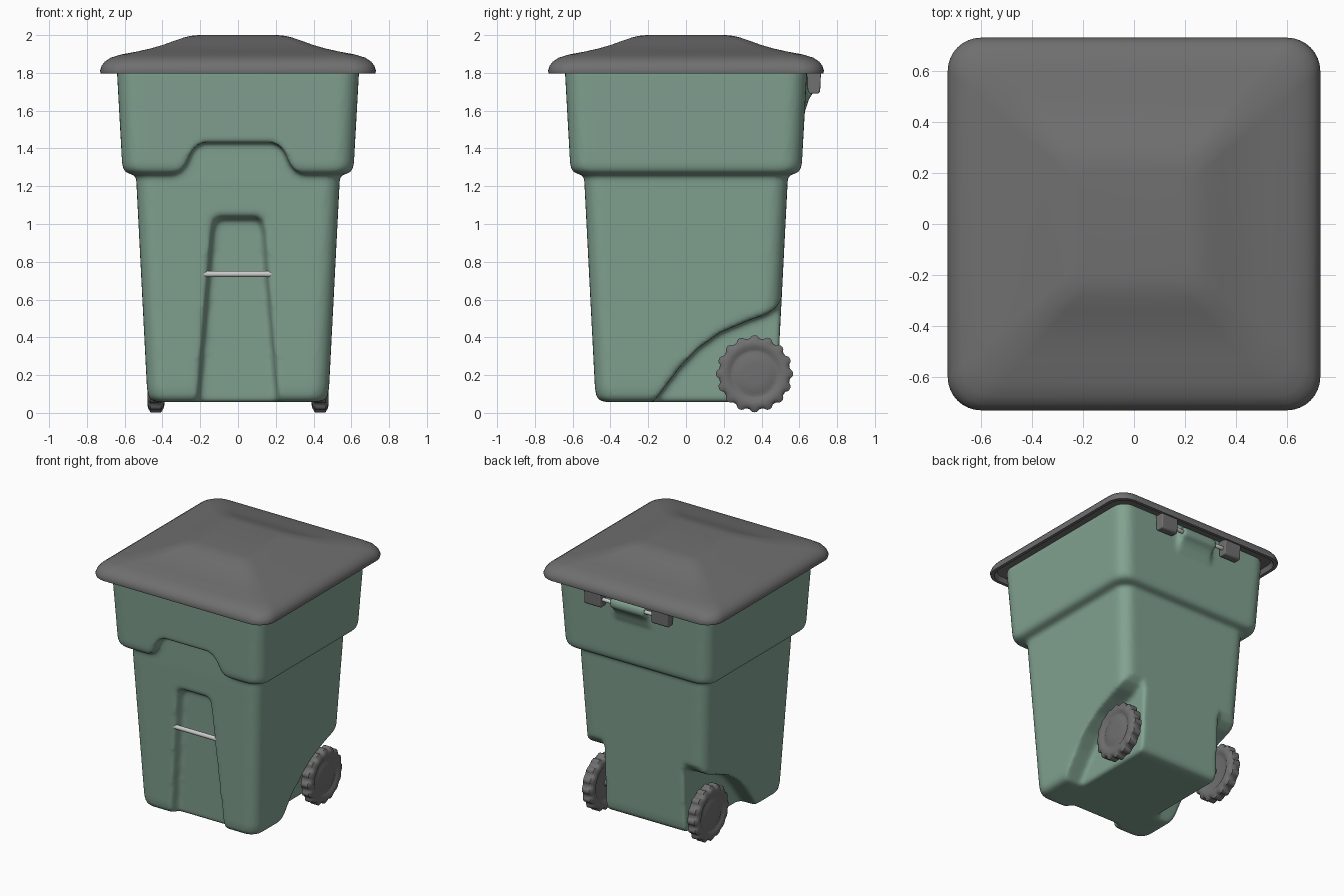
import bpy, bmesh, math

if "Cube" in bpy.data.objects:
    bpy.data.objects.remove(bpy.data.objects["Cube"])

def material(name, rgb):
    m = bpy.data.materials.new(name)
    m.diffuse_color = (*rgb, 1)
    m.use_nodes = True
    m.node_tree.nodes["Principled BSDF"].inputs["Base Color"].default_value = m.diffuse_color
    return m

GREEN = material("green_plastic", (0.22, 0.36, 0.28))
DARK = material("dark_grey", (0.16, 0.16, 0.16))
METAL = material("light_metal", (0.55, 0.55, 0.55))

def loft(name, rings, mat=None, angle=40):
    """Skin a closed solid through rings of equal point count, capped at both ends."""
    bm = bmesh.new()
    vs = [[bm.verts.new(p) for p in r] for r in rings]
    n = len(vs[0])
    for a, b in zip(vs, vs[1:]):
        for i in range(n):
            j = (i + 1) % n
            bm.faces.new((a[i], a[j], b[j], b[i]))
    bm.faces.new(vs[0])
    bm.faces.new(vs[-1])
    bmesh.ops.recalc_face_normals(bm, faces=bm.faces)
    me = bpy.data.meshes.new(name)
    bm.to_mesh(me)
    bm.free()
    ob = bpy.data.objects.new(name, me)
    bpy.context.collection.objects.link(ob)
    if mat:
        me.materials.append(mat)
    select(ob)
    bpy.ops.object.shade_smooth_by_angle(angle=math.radians(angle))
    return ob

def select(ob):
    bpy.ops.object.select_all(action='DESELECT')
    ob.select_set(True)
    bpy.context.view_layer.objects.active = ob

def rounded_square(half, r, z, n=8):
    pts = []
    for k, (sx, sy) in enumerate(((1, 1), (-1, 1), (-1, -1), (1, -1))):
        for i in range(n + 1):
            a = math.pi / 2 * (k + i / n)
            pts.append((sx * (half - r) + r * math.cos(a), sy * (half - r) + r * math.sin(a), z))
    return pts

def along_x(profile, x0, x1):
    return [[(x, y, z) for y, z in profile] for x in (x0, x1)]

def mirrored(pts):
    return pts + [(-x, z) for x, z in reversed(pts)]

def combine(ob, tool, op):
    mod = ob.modifiers.new("bool", 'BOOLEAN')
    mod.operation, mod.object, mod.solver = op, tool, 'EXACT'
    select(ob)
    bpy.ops.object.modifier_apply(modifier=mod.name)
    bpy.data.objects.remove(tool, do_unlink=True)

def rod(name, r, x0, x1, y, z, mat):
    def circle(x, s):
        return [(x, y + s * math.cos(t * math.pi / 12), z + s * math.sin(t * math.pi / 12)) for t in range(24)]
    return loft(name, [circle(x0, r * .7), circle(x0 + .005, r), circle(x1 - .005, r), circle(x1, r * .7)], mat)

# Lower tub: tapered box with a rounded foot
body = loft("bin_body", [rounded_square(h, r, z) for h, r, z in (
    (.42, .06, .057), (.455, .08, .063), (.474, .09, .085), (.482, .09, .13),
    (.537, .09, 1.2), (.55, .09, 1.6))], GREEN)

# Front recess: tapering channel with sloped walls
def recess_ring(grow, floor):
    half = [(.215 + grow, -.1), (.125 + grow, .95), (.115 + grow, 1.0 + grow), (.085 + grow, 1.02 + grow)]
    return [(x, -.62 if not floor else -.405 - .05 * z, z) for x, z in mirrored(half)]
combine(body, loft("recess_cut", [recess_ring(.055, False), recess_ring(0, True)]), 'DIFFERENCE')

# Wheel wells in the rear corners
well = [(-.22, -.1), (-.175, .05), (-.11, .14), (-.03, .245), (.06, .34), (.18, .425), (.32, .485),
        (.42, .52), (.475, .555), (.51, .61), (.7, .8), (.7, -.1)]
for s in (-1, 1):
    combine(body, loft("well_cut", along_x(well, s * .33, s * .7)), 'DIFFERENCE')

# Upper collar with the arch cut out of its front
collar = loft("collar", [rounded_square(h, .1, z) for h, z in (
    (.53, 1.255), (.58, 1.266), (.603, 1.28), (.613, 1.31), (.642, 1.83))])
arch = mirrored([(.35, 1.2), (.345, 1.262), (.30, 1.285), (.27, 1.325), (.245, 1.385), (.22, 1.415), (.185, 1.43)])
combine(collar, loft("arch_cut", [[(x, y, z) for x, z in arch] for y in (-.8, -.45)]), 'DIFFERENCE')
combine(body, collar, 'UNION')

# Rear handle bracket
bracket = [(.58, 1.59), (.635, 1.61), (.65, 1.66), (.675, 1.70), (.705, 1.715), (.71, 1.75), (.69, 1.785), (.58, 1.79)]
combine(body, loft("bracket", along_x(bracket, -.14, .14)), 'UNION')

# Melt all body creases into soft moulded-plastic fillets
mod = body.modifiers.new("remesh", 'REMESH')
mod.mode, mod.voxel_size, mod.use_smooth_shade = 'VOXEL', .014, True
mod = body.modifiers.new("soften", 'SMOOTH')
mod.factor, mod.iterations = .5, 8

# Lid: hollow underside, rolled rim, shallow pyramid with flat top
loft("lid", [rounded_square(h, r, z) for h, r, z in (
    (.60, .09, 1.845), (.69, .11, 1.83), (.705, .12, 1.797), (.727, .13, 1.797), (.73, .13, 1.812),
    (.722, .13, 1.838), (.705, .125, 1.86), (.675, .12, 1.88), (.62, .11, 1.897), (.53, .1, 1.914),
    (.46, .09, 1.93), (.40, .08, 1.947), (.34, .07, 1.969), (.29, .065, 1.986), (.25, .06, 1.996),
    (.21, .055, 2.0))], DARK, 50)

# Wheels with rounded tread lugs and a dished hub
def wheel_ring(x, r, lug):
    pts = []
    for i in range(144):
        a = 2 * math.pi * i / 144
        rr = r + lug * math.tanh(2 * math.cos(16 * a))
        pts.append((x, .363 + rr * math.cos(a), .207 + rr * math.sin(a)))
    return pts
for s, side in ((-1, "left"), (1, "right")):
    loft(side + "_wheel", [wheel_ring(s * (.435 + dx), r, lug) for dx, r, lug in (
        (-.03, .11, 0), (-.035, .13, 0), (-.045, .145, 0), (-.045, .165, 0), (-.04, .182, .003),
        (-.028, .196, .008), (.028, .196, .008), (.04, .182, .003), (.045, .165, 0), (.045, .145, 0),
        (.036, .13, 0), (.033, .115, 0), (.04, .10, 0), (.042, .05, 0))], DARK)

    # Lid hinge blocks and their pins
    block = [(.645, 1.70), (.655, 1.69), (.70, 1.69), (.71, 1.70), (.715, 1.81), (.64, 1.81)]
    hinge = loft(side + "_hinge", along_x(block, s * .21, s * .345), DARK)
    bev = hinge.modifiers.new("bevel", 'BEVEL')
    bev.width, bev.segments = .012, 3
    rod(side + "_hinge_pin", .014, min(s * .12, s * .25), max(s * .12, s * .25), .678, 1.745, METAL)

# Axle and front catch bar
rod("axle", .025, -.44, .44, .363, .207, DARK)
rod("front_bar", .016, -.19, .19, -.495, .735, METAL)
